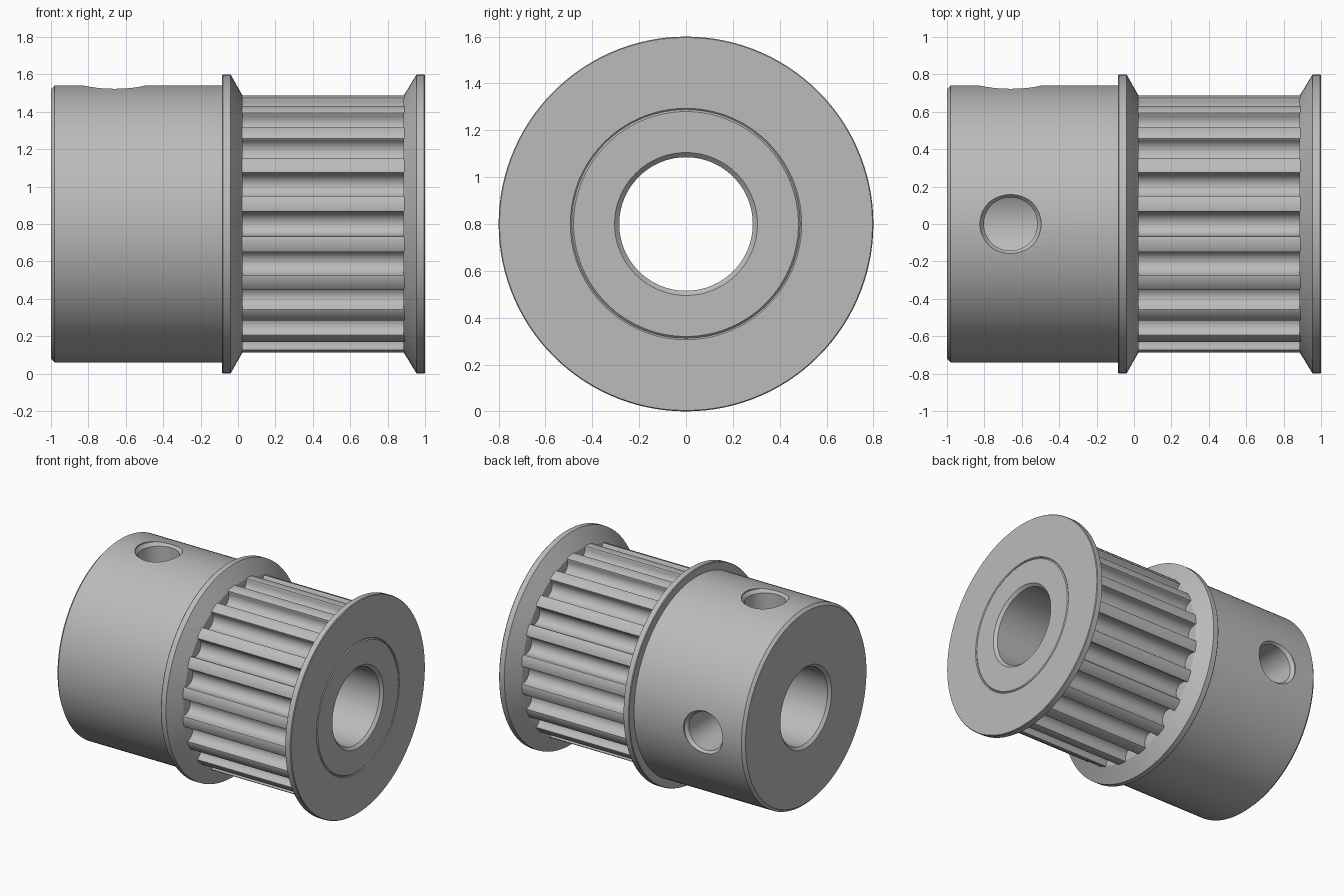
import bpy, bmesh
from math import sin, cos, pi, radians, atan2, hypot
from mathutils import Matrix, Vector

cube = bpy.data.objects.get("Cube")
if cube:
    bpy.data.objects.remove(cube, do_unlink=True)

AXIS_Z = 0.8      # height of the shaft axis
SEGMENTS = 120
TEETH = 20
BORE, SLEEVE, HUB, FLANGE = 0.285, 0.488, 0.74, 0.8
DRUM_START, DRUM_END = 0.025, 0.885

metal = bpy.data.materials.new("grey metal")
metal.use_nodes = True
GREY = (0.5, 0.5, 0.5, 1)
metal.diffuse_color = GREY
metal.node_tree.nodes["Principled BSDF"].inputs["Base Color"].default_value = GREY


def finish(bm, name, matrix=Matrix.Identity(4)):
    """Turn a bmesh into an object placed on the shaft axis."""
    bmesh.ops.recalc_face_normals(bm, faces=bm.faces)
    bm.transform(Matrix.Translation((0, 0, AXIS_Z)) @ matrix)
    mesh = bpy.data.meshes.new(name)
    bm.to_mesh(mesh)
    bm.free()
    mesh.materials.append(metal)
    obj = bpy.data.objects.new(name, mesh)
    bpy.context.collection.objects.link(obj)
    return obj


def revolve(name, profile, segments=SEGMENTS, matrix=Matrix.Identity(4)):
    """Spin a closed (x, radius) profile around the x axis."""
    bm = bmesh.new()
    verts = [bm.verts.new((x, 0, r)) for x, r in profile]
    edges = [bm.edges.new((v, verts[i - 1])) for i, v in enumerate(verts)]
    bmesh.ops.spin(bm, geom=verts + edges, cent=(0, 0, 0), axis=(1, 0, 0),
                   angle=2 * pi, steps=segments)
    bmesh.ops.remove_doubles(bm, verts=bm.verts, dist=1e-5)
    return finish(bm, name, matrix)


def smooth(obj):
    bpy.ops.object.select_all(action='DESELECT')
    obj.select_set(True)
    bpy.context.view_layer.objects.active = obj
    bpy.ops.object.shade_smooth_by_angle(angle=radians(28))


# Hub with a bored sleeve that carries the drum and flanges
hub = revolve("hub", [
    (-1, BORE + 0.02), (-1, HUB - 0.02), (-0.98, HUB), (-0.07, HUB),
    (-0.07, SLEEVE), (0.992, SLEEVE), (1, SLEEVE - 0.008),
    (1, BORE + 0.02), (0.98, BORE), (-0.98, BORE)])

# Countersunk set screw holes on the top and the back
for turn in (Matrix.Identity(4), Matrix.Rotation(radians(-90), 4, 'X')):
    place = (turn @ Matrix.Translation((-0.66, 0, 0))
             @ Matrix.Rotation(radians(-90), 4, 'Y'))
    cutter = revolve("screw_hole_cutter", [
        (0.05, 0), (0.05, 0.143), (0.705, 0.143), (0.73, 0.163),
        (0.9, 0.163), (0.9, 0)], 48, place)
    cutter.hide_render = True
    mod = hub.modifiers.new("screw hole", 'BOOLEAN')
    mod.object = cutter
    mod.solver = 'EXACT'
    bpy.context.view_layer.objects.active = hub
    bpy.ops.object.modifier_apply(modifier=mod.name)
    bpy.data.objects.remove(cutter, do_unlink=True)
smooth(hub)

# Bevelled flanges, sloping towards the drum
for name, outer, inner, rim in (("inner_flange", -0.085, DRUM_START, -0.04),
                                ("outer_flange", 1.0, DRUM_END, 0.955)):
    lip = 0.005 if outer < inner else -0.005
    smooth(revolve(name, [
        (outer + lip, SLEEVE), (outer, SLEEVE + 0.006), (outer, FLANGE - 0.004),
        (outer + lip, FLANGE), (rim, FLANGE), (inner, 0.685), (inner, SLEEVE)]))

# Toothed drum: round-bottomed grooves with softened tooth corners
half_groove = [(0.063 * sin(a), 0.669 - 0.063 * cos(a))
               for a in (radians(15 * i) for i in range(7))]
half_groove += [(0.0635, 0.678), (0.0665, 0.686), (0.073, 0.688)]
groove = [(-t, r) for t, r in reversed(half_groove[1:])] + half_groove
outline = []
for k in range(TEETH):
    base = 2 * pi * k / TEETH
    for t, r in groove:
        outline.append((base + atan2(t, r), hypot(t, r)))
    outline.append((base + pi / TEETH, 0.692))

bm = bmesh.new()
rings = [[bm.verts.new((x, r * cos(a), r * sin(a))) for a, r in outline]
         for x in (DRUM_START - 0.01, DRUM_END + 0.01)]
for i in range(len(outline)):
    bm.faces.new((rings[0][i - 1], rings[0][i], rings[1][i], rings[1][i - 1]))
for ring in rings:
    bm.faces.new(ring)
# Open the drum ends, which are buried inside the flanges
bmesh.ops.recalc_face_normals(bm, faces=bm.faces)
bmesh.ops.delete(bm, geom=[f for f in bm.faces if len(f.verts) > 4],
                 context='FACES_ONLY')
smooth(finish(bm, "toothed_drum"))
